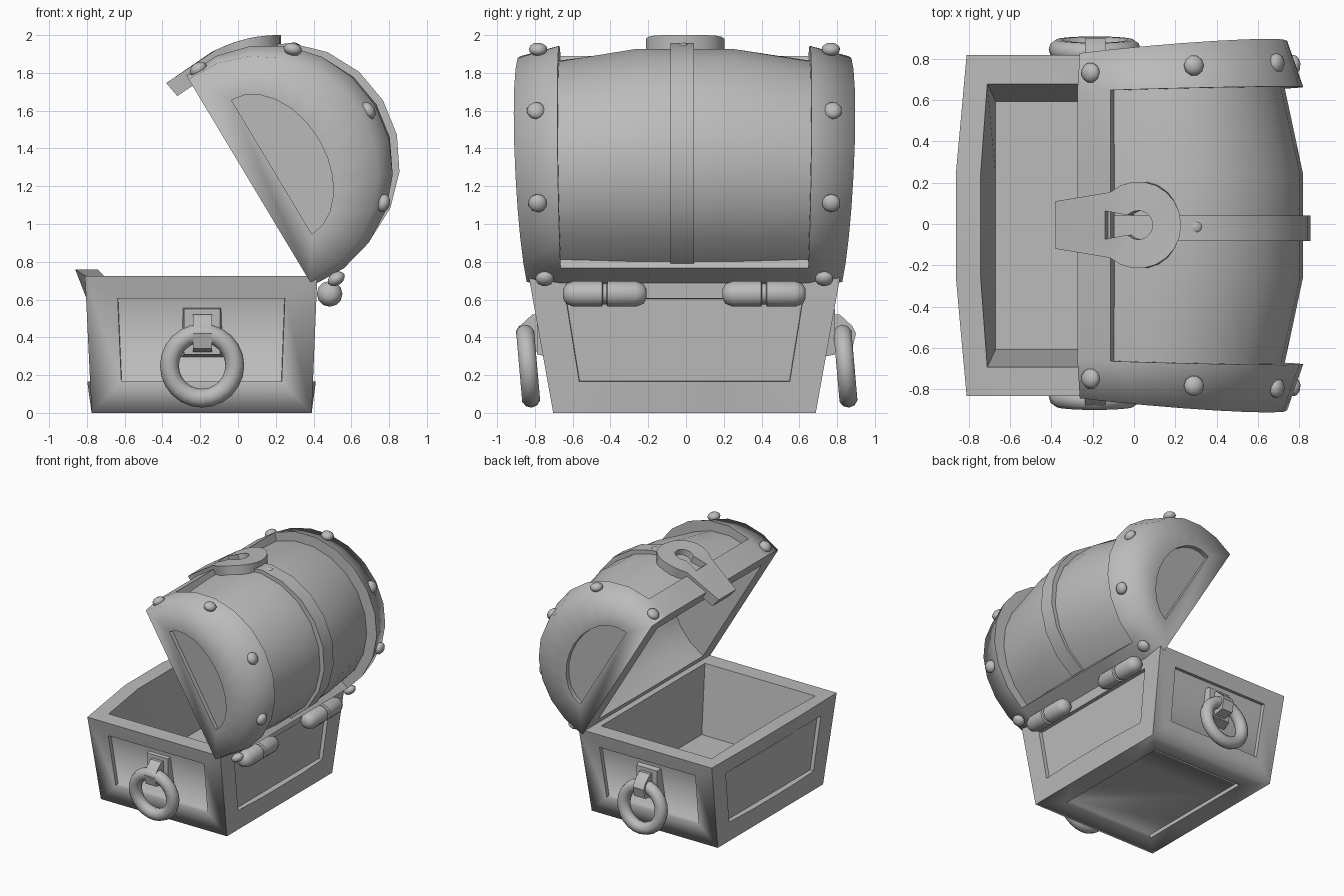
import bpy
import bmesh
from math import sin, cos, pi, asin, radians
from mathutils import Vector, Matrix

cube = bpy.data.objects.get("Cube")
if cube:
    bpy.data.objects.remove(cube)

GREY = (0.5, 0.5, 0.5, 1)
mat = bpy.data.materials.new("plain grey")
mat.use_nodes = True
mat.diffuse_color = GREY
mat.node_tree.nodes["Principled BSDF"].inputs["Base Color"].default_value = GREY

YC = -0.008   # body centre line
SEG = 12      # lid arc segments


def finish(bm, name, angle=32):
    """Weld, orient, smooth by angle (seams stay soft) and link as an object."""
    bmesh.ops.remove_doubles(bm, verts=bm.verts, dist=0.0005)
    bmesh.ops.recalc_face_normals(bm, faces=bm.faces)
    for f in bm.faces:
        f.smooth = True
    for e in bm.edges:
        if not e.seam and len(e.link_faces) == 2 and e.calc_face_angle(0) > radians(angle):
            e.smooth = False
    me = bpy.data.meshes.new(name)
    bm.to_mesh(me)
    bm.free()
    me.materials.append(mat)
    ob = bpy.data.objects.new(name, me)
    bpy.context.scene.collection.objects.link(ob)


def verts(bm, pts):
    return [bm.verts.new(p) for p in pts]


def loft(bm, rows, wrap=False, close=False):
    """Skin rows of vertices; wrap closes each row, close joins last to first."""
    out = []
    pairs = list(zip(rows, rows[1:])) + ([(rows[-1], rows[0])] if close else [])
    for a, b in pairs:
        for i in range(len(a) - (0 if wrap else 1)):
            j = (i + 1) % len(a)
            out.append(bm.faces.new((a[i], a[j], b[j], b[i])))
    return out


def soften(bm, row):
    for a, b in zip(row, row[1:]):
        bm.edges.get((a, b)).seam = True


def prism(name, x0, x1, profile, taper=0.0):
    """Extrude a (y, z) profile along x; taper narrows the outermost points."""
    bm = bmesh.new()
    reach = max(abs(y) for y, z in profile)
    rows = []
    for x, d in ((x0, 1), (x1, -1)):
        rows.append(verts(bm, [(x + d * taper * (abs(y) == reach), y, z) for y, z in profile]))
    loft(bm, rows, wrap=True)
    for r in rows:
        bm.faces.new(r)
    finish(bm, name)


# ---- chest base: flared hollow box with recessed panels and a bowed front
def ring(x0, x1, y, z, m=0.25):
    pts = [(x0, -y), (x1, -y), (x1, -m), (x1, m), (x1, y), (x0, y), (x0, m), (x0, -m)]
    return [(px, py + YC, z) for px, py in pts]


bm = bmesh.new()
bottom = verts(bm, ring(-0.775, 0.39, 0.695, 0))
top = verts(bm, ring(-0.81, 0.42, 0.825, 0.725))
lip = verts(bm, ring(-0.71, 0.31, 0.685, 0.725))
floor = verts(bm, ring(-0.67, 0.28, 0.6, 0.17))
sides = loft(bm, [bottom, top], wrap=True)
loft(bm, [top, lip, floor], wrap=True)
bm.faces.new(floor)
under = bm.faces.new(bottom)
for k in (0, 4):
    soften(bm, bottom[k:k + 2])
bmesh.ops.recalc_face_normals(bm, faces=bm.faces)
frame = []
for group in ([sides[0]], sides[1:4], [sides[4]], sides[5:8], [under]):
    bmesh.ops.inset_region(bm, faces=group, thickness=0.165, use_even_offset=True)
    if group[0] is not under:
        edge = {v for f in group for v in f.verts}
        for v in edge:
            v.co.z = 0.605 if v.co.z > 0.4 else 0.165
        frame += edge
    bmesh.ops.inset_region(bm, faces=group, thickness=0.002, depth=-0.03, use_even_offset=True)
for v in set(top + lip + frame):
    if abs(v.co.y - YC) < 0.35:
        if v.co.z < 0.3:
            v.co.x += 0.015 if v.co.x > 0 else -0.015
        elif v.co.x < -0.3:
            v.co.x -= 0.052 if v in top else 0.032
            if v.co.z > 0.7:
                v.co.z += 0.035
finish(bm, "chest_base", 25)


# ---- lid: arched loft in tilted lid space (u along the opening, n outwards)
def lid_point(u, n, y):
    return Vector((0.06 - 0.514 * u + 0.857 * n, y + YC, 1.23 + 0.857 * u + 0.514 * n))


RIM = (0.66, 0.117)      # radius and centre height of each arc
BARREL = (0.613, 0.172)
STEPS = [0, 1] + list(range(1, SEG)) + [SEG - 1, SEG]


def arc(y, flare, shape, bar=None):
    """Arc row; the first and last span follow the bar shape when given."""
    pts = []
    for k, step in enumerate(STEPS):
        r, c = bar if bar and (k < 2 or k > len(STEPS) - 3) else shape
        a0 = asin(c / r)
        a = -a0 + (pi + 2 * a0) * step / SEG
        n = c + r * sin(a)
        pts.append(lid_point(r * cos(a), n, y + flare * n))
    return pts


def both_ways(rows):
    """Extend rows given for +y with their mirror rows."""
    return rows + [(-y, -f, *rest) for y, f, *rest in reversed(rows)]


bm = bmesh.new()
outer = [verts(bm, arc(*r)) for r in both_ways([
    (0.835, 0.1, (0.63, 0.06)), (0.65, 0.03, RIM),
    (0.65, 0.03, (0.595, 0.087), RIM), (0.25, 0, BARREL, RIM)])]
inner = [verts(bm, arc(*r)) for r in both_ways([
    (0.69, 0.05, (0.53, 0.06)), (0.6, 0, (0.53, 0.06)),
    (0.5, 0, (0.53, 0.07)), (0.25, 0, (0.54, 0.09))])]
loft(bm, outer)
loft(bm, inner)
for k in (0, -1):      # long edges of the opening
    loft(bm, [[r[k] for r in outer], [r[k] for r in inner]])
for s, k in ((1, 0), (-1, -1)):      # end walls with a recessed half-round panel
    bm.faces.new((outer[k][0], outer[k][-1], inner[k][-1], inner[k][0]))
    bm.faces.new(inner[k])
    rows = [outer[k]]
    for depth in (0, 0.035):
        pts = []
        for step in STEPS:
            a = pi * step / SEG
            n = 0.138 + 0.29 * sin(a)
            pts.append(lid_point(0.415 * cos(a), n, s * (0.835 + 0.1 * n - depth)))
        rows.append(verts(bm, pts))
    loft(bm, rows, wrap=True)
    bm.faces.new(rows[-1])
    soften(bm, outer[k])
finish(bm, "lid")

# ---- strap over the middle of the lid
bm = bmesh.new()
low, high = (0.55, 0.2), (0.628, 0.198)
rows = [verts(bm, arc(y, 0, shape)[2:-2]) for y, shape in (
    (0.05, low), (0.05, high), (-0.075, high), (-0.075, low))]
loft(bm, rows, close=True)
for k in (0, -1):
    bm.faces.new([r[k] for r in rows])
finish(bm, "lid_strap")

# ---- lock plate: curved disc with a tongue and a keyhole
half_out = [(0.02 + 0.208 * cos(i * pi / 11), 0.21 * sin(i * pi / 11)) for i in range(9)]
half_out += [(-0.38, 0.115)]
half_in = [(0.02 + 0.07 * cos(i * pi / 10.5), 0.07 * sin(i * pi / 10.5)) for i in range(9)]
half_in += [(-0.14, 0.068)]


def plate_loop(half, drop):
    pts = half + [(x, -y) for x, y in reversed(half[1:])]
    res = []
    for x, y in pts:
        lean = Vector((1.46 * (0.21 - x), 0, -1)).normalized() * drop
        res.append(Vector((x, y - 0.005, 2 - 0.73 * (x - 0.21) ** 2)) + lean)
    return res


bm = bmesh.new()
loft(bm, [verts(bm, plate_loop(h, d)) for h, d in (
    (half_out, 0), (half_out, 0.09), (half_in, 0.09), (half_in, 0))], wrap=True, close=True)
finish(bm, "lock_plate")


# ---- rivets: flattened domes facing away from the lid axis
def rivet(name, x, y, z, r):
    bm = bmesh.new()
    turn = Vector((x - 0.16, 0, z - 1.28)).to_track_quat("Z", "Y").to_matrix().to_4x4()
    place = Matrix.Translation((x, y + YC, z)) @ turn @ Matrix.Diagonal((1, 1, 0.7, 1))
    bmesh.ops.create_icosphere(bm, subdivisions=2, radius=r, matrix=place)
    finish(bm, name, 40)


SPOTS = [(-0.21, 1.82, 0.74), (0.29, 1.925, 0.775), (0.69, 1.6, 0.785), (0.77, 1.11, 0.777), (0.52, 0.71, 0.74)]
for x, z, y in SPOTS:
    for s in (1, -1):
        rivet("rim_rivet", x, s * y, z, 0.05)
rivet("strap_rivet", 0.3, -0.007, 1.935, 0.036)

# ---- hinges: turned barrels with a groove in the middle
half = [(0.22, 0.025), (0.205, 0.052), (0.165, 0.068), (0.015, 0.068), (0.01, 0.055)]
profile = [(-t, r) for t, r in half] + half[::-1]
for yc in (-0.43, 0.413):
    bm = bmesh.new()
    rows = [verts(bm, [(0.485 + r * cos(i * pi / 6), yc + t, 0.63 + r * sin(i * pi / 6)) for i in range(12)])
            for t, r in profile]
    loft(bm, rows, wrap=True)
    for k in (0, -1):
        bm.faces.new(rows[k])
    finish(bm, "hinge", 40)

# ---- end handles: mount, clasp and hanging ring
MOUNT = [(0.7, 0.29), (0.79, 0.31), (0.79, 0.55), (0.7, 0.57)]
CLASP = [(0.74, 0.52), (0.815, 0.52), (0.88, 0.46), (0.9, 0.42), (0.88, 0.34), (0.77, 0.32)]
for s in (1, -1):
    prism("handle_mount", -0.305, -0.075, [(s * y, z) for y, z in MOUNT], 0.02)
    prism("handle_clasp", -0.238, -0.138, [(s * y, z) for y, z in CLASP])
    bm = bmesh.new()
    rows = []
    for i in range(24):
        a = i * pi / 12
        rows.append(verts(bm, [((0.173 + 0.05 * cos(b)) * cos(a), 0.05 * sin(b), (0.173 + 0.05 * cos(b)) * sin(a))
                               for b in (j * pi / 5 for j in range(10))]))
    loft(bm, rows, wrap=True, close=True)
    bm.transform(Matrix.Translation((-0.19, s * 0.84 + 0.004, 0.25)) @ Matrix.Rotation(radians(5), 4, "X"))
    finish(bm, "handle_ring", 50)
